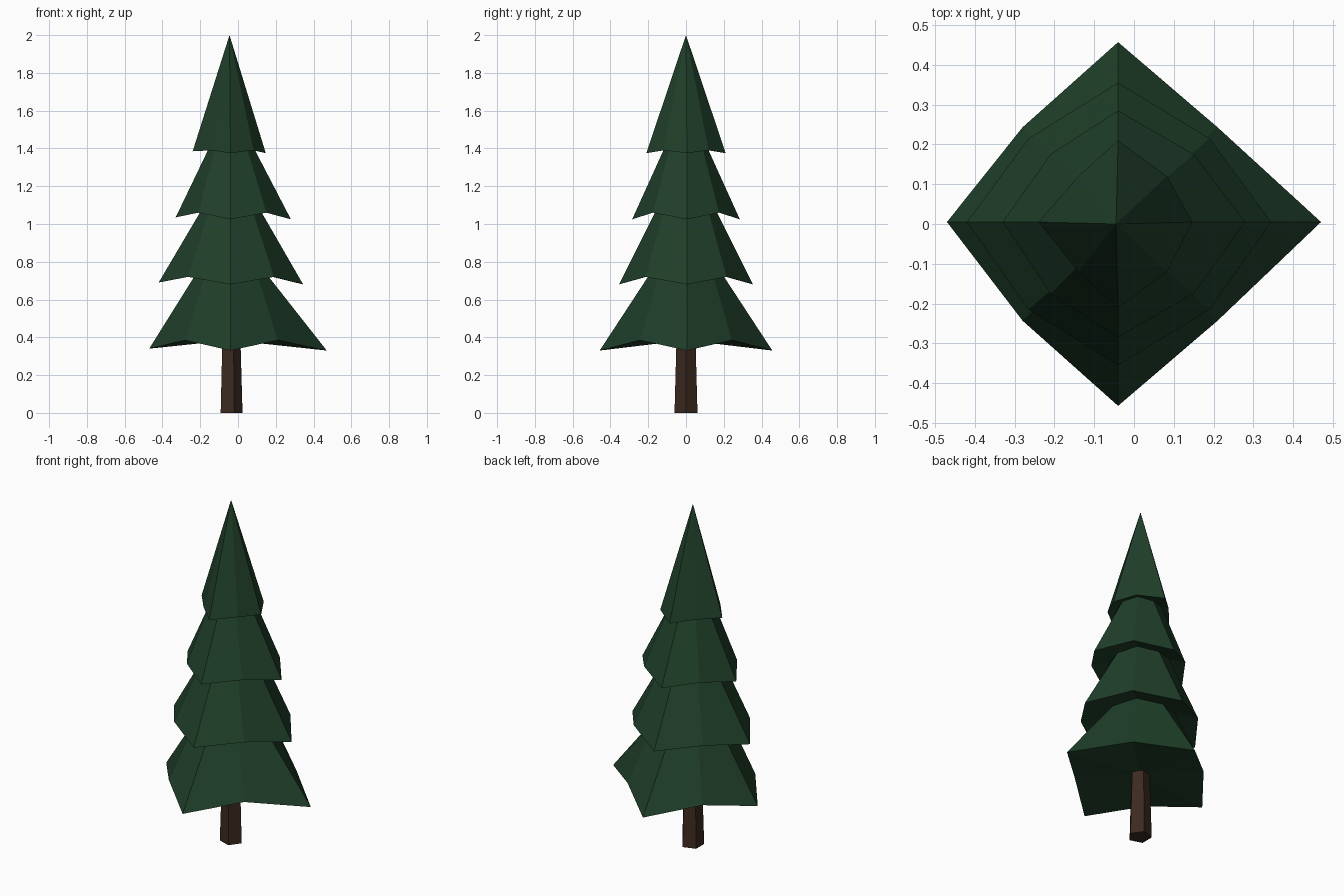
import bpy, bmesh
from math import cos, sin, tau

if "Cube" in bpy.data.objects:
    bpy.data.objects.remove(bpy.data.objects["Cube"])

CX = -0.04


def material(name, rgb):
    m = bpy.data.materials.new(name)
    m.diffuse_color = (*rgb, 1)
    m.use_nodes = True
    m.node_tree.nodes["Principled BSDF"].inputs["Base Color"].default_value = m.diffuse_color
    return m


def lofted(name, rings, bottom, top, mat):
    """Join a stack of rings with quads, closing each end with a fan to a point."""
    bm = bmesh.new()
    loops = [[bm.verts.new(p) for p in ring] for ring in rings]
    n = len(loops[0])
    for a, b in zip(loops, loops[1:]):
        for i in range(n):
            j = (i + 1) % n
            bm.faces.new((a[i], a[j], b[j], b[i]))
    for loop, tip in ((loops[0], bottom), (loops[-1], top)):
        t = bm.verts.new(tip)
        for i in range(n):
            bm.faces.new((loop[i], loop[(i + 1) % n], t))
    bmesh.ops.recalc_face_normals(bm, faces=bm.faces)
    mesh = bpy.data.meshes.new(name)
    bm.to_mesh(mesh)
    bm.free()
    mesh.materials.append(mat)
    obj = bpy.data.objects.new(name, mesh)
    bpy.context.collection.objects.link(obj)
    return obj


def star(right, left, depth, mid_right, mid_left, mid_y, z_tip, z_mid):
    """Eight points: four drooping tips with four raised points between them."""
    return [(right, 0.005, z_tip), (mid_right, mid_y, z_mid),
            (CX, depth, z_tip), (mid_left, mid_y, z_mid),
            (left, 0.005, z_tip + 0.01), (mid_left, -mid_y, z_mid),
            (CX, -depth, z_tip), (mid_right, -mid_y, z_mid)]


# foliage: wide drooping skirts alternating with narrow necks
rings = [
    star(0.47, -0.47, 0.457, 0.21, -0.28, 0.243, 0.33, 0.385),
    star(0.155, -0.22, 0.195, 0.10, -0.17, 0.14, 0.73, 0.74),
    star(0.345, -0.42, 0.355, 0.19, -0.265, 0.215, 0.68, 0.72),
    star(0.12, -0.19, 0.16, 0.075, -0.15, 0.115, 1.07, 1.08),
    star(0.28, -0.33, 0.285, 0.15, -0.21, 0.175, 1.025, 1.06),
    star(0.085, -0.15, 0.115, 0.045, -0.12, 0.085, 1.40, 1.41),
    star(0.147, -0.24, 0.21, 0.083, -0.14, 0.12, 1.375, 1.39),
]
lofted("foliage", rings, (CX, 0, 0.385), (-0.045, 0, 2.0),
       material("needles", (0.014, 0.05, 0.023)))

# trunk: five-sided and slightly tapered
trunk = [[(CX + r * cos(tau * i / 5), r * sin(tau * i / 5), z) for i in range(5)]
         for r, z in ((0.064, 0), (0.052, 0.42))]
lofted("trunk", trunk, (CX, 0, 0), (CX, 0, 0.42),
       material("bark", (0.045, 0.023, 0.014)))
